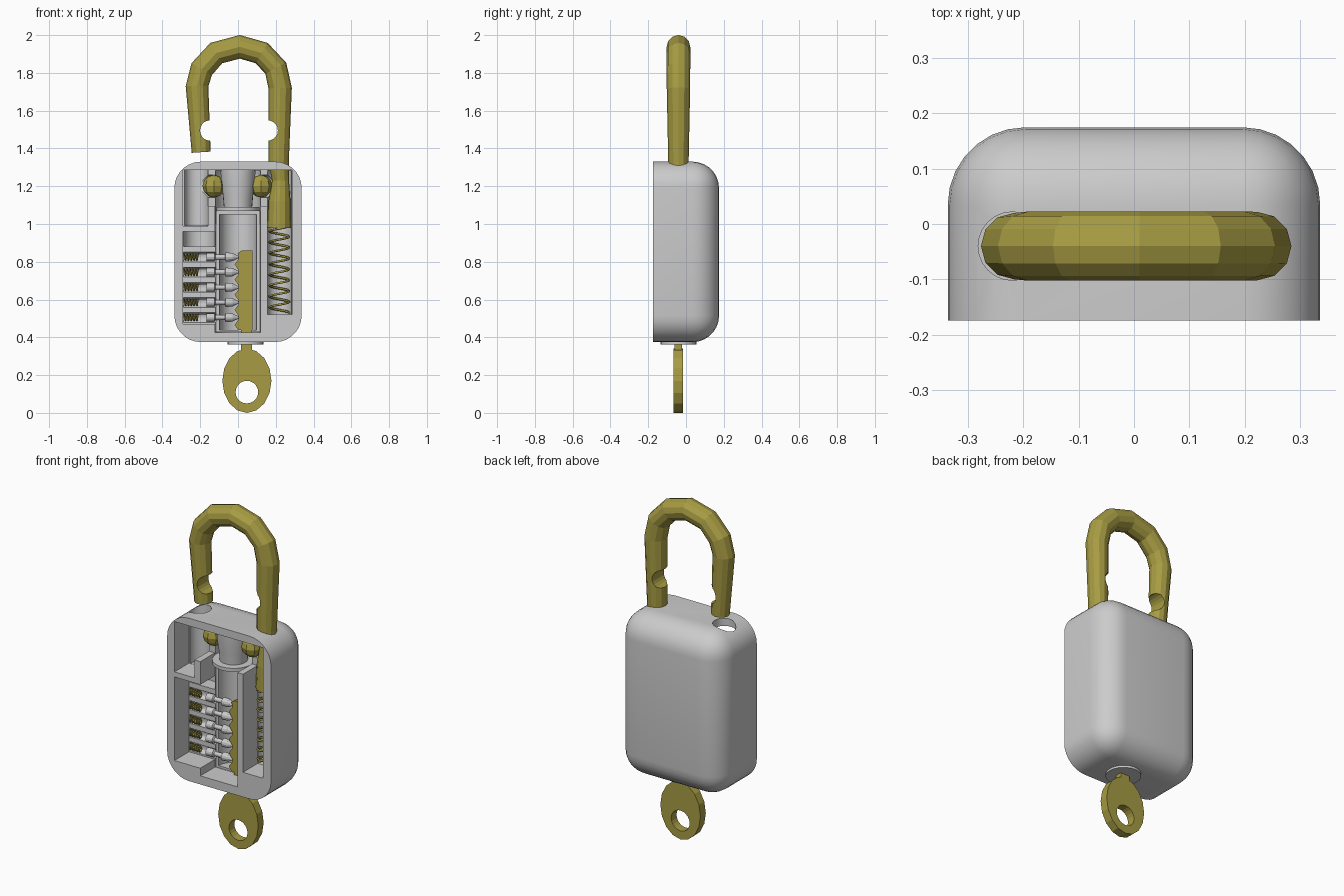
import bpy, bmesh, math
from mathutils import Vector

cube = bpy.data.objects.get("Cube")
if cube:
    bpy.data.objects.remove(cube, do_unlink=True)


def material(name, rgb):
    m = bpy.data.materials.new(name)
    m.use_nodes = True
    m.diffuse_color = (*rgb, 1)
    m.node_tree.nodes["Principled BSDF"].inputs["Base Color"].default_value = (*rgb, 1)
    return m


STEEL = material("grey steel", (0.6, 0.6, 0.6))
BRASS = material("dull brass", (0.385, 0.33, 0.056))
MID = -0.04  # depth of the lock's working plane


def finish(name, bm, mat):
    bmesh.ops.recalc_face_normals(bm, faces=bm.faces)
    me = bpy.data.meshes.new(name)
    bm.to_mesh(me)
    bm.free()
    me.materials.append(mat)
    ob = bpy.data.objects.new(name, me)
    bpy.context.collection.objects.link(ob)
    return ob


def box(name, lo, hi, mat=STEEL):
    bm = bmesh.new()
    bmesh.ops.create_cube(bm, size=1)
    for v in bm.verts:
        v.co = [l + (c + 0.5) * (h - l) for l, h, c in zip(lo, hi, v.co)]
    return finish(name, bm, mat)


def tube(name, pts, radii, n=24, mat=STEEL):
    """Sweep a circle of changing radius along a path, capped at the ends."""
    bm = bmesh.new()
    pts = [Vector(p) for p in pts]
    rings = []
    for i, (p, r) in enumerate(zip(pts, radii)):
        t = (pts[min(i + 1, len(pts) - 1)] - pts[max(i - 1, 0)]).normalized()
        u = Vector((1, 0, 0)) if abs(t.y) > 0.9 else Vector((0, 1, 0))
        v = t.cross(u).normalized()
        angles = [math.tau * k / n for k in range(n)]
        rings.append([bm.verts.new(p + r * (u * math.cos(a) + v * math.sin(a))) for a in angles])
    for a, b in zip(rings, rings[1:]):
        for k in range(n):
            j = (k + 1) % n
            bm.faces.new((a[k], a[j], b[j], b[k]))
    bm.faces.new(rings[0])
    bm.faces.new(rings[-1])
    return finish(name, bm, mat)


def upright(name, x, z0, z1, r, n=24):
    return tube(name, [(x, MID, z0), (x, MID, z1)], [r, r], n)


def prism(name, outline, y0, y1, mat):
    bm = bmesh.new()
    f = bm.faces.new([bm.verts.new((x, y0, z)) for x, z in outline])
    ext = bmesh.ops.extrude_face_region(bm, geom=[f])["geom"]
    for v in ext:
        if isinstance(v, bmesh.types.BMVert):
            v.co.y = y1
    return finish(name, bm, mat)


def cut(ob, cutters):
    bpy.context.view_layer.objects.active = ob
    for c in cutters:
        c.hide_render = True
        m = ob.modifiers.new("cut", 'BOOLEAN')
        m.operation, m.solver, m.object = 'DIFFERENCE', 'EXACT', c
        bpy.ops.object.modifier_apply(modifier=m.name)
        bpy.data.objects.remove(c, do_unlink=True)


def smooth(ob):
    bpy.ops.object.select_all(action='DESELECT')
    ob.select_set(True)
    bpy.context.view_layer.objects.active = ob
    bpy.ops.object.shade_smooth_by_angle(angle=math.radians(30))


def spring(name, start, axis, length, radius, turns, wire):
    cu = bpy.data.curves.new(name, 'CURVE')
    cu.dimensions = '3D'
    cu.bevel_depth, cu.bevel_resolution = wire, 1
    sp = cu.splines.new('POLY')
    steps = turns * 12
    sp.points.add(steps)
    for i, p in enumerate(sp.points):
        a, d = math.tau * i / 12, length * i / steps
        c, s = radius * math.cos(a), radius * math.sin(a)
        off = (c, s, d) if axis == 'Z' else (d, s, c)
        p.co = (*(Vector(start) + Vector(off)), 1)
    cu.materials.append(BRASS)
    ob = bpy.data.objects.new(name, cu)
    bpy.context.collection.objects.link(ob)
    bpy.ops.object.select_all(action='DESELECT')
    ob.select_set(True)
    bpy.context.view_layer.objects.active = ob
    bpy.ops.object.convert(target='MESH')


# Lock body: block rounded at the corners and around the back
body = box("lock_body", (-0.337, -0.175, 0.375), (0.337, 0.175, 1.33))
bm = bmesh.new()
bm.from_mesh(body.data)
edges = [e for e in bm.edges if max(v.co.y for v in e.verts) > 0]
bmesh.ops.bevel(bm, geom=edges, offset=0.14, segments=7, profile=0.5, affect='EDGES')
bm.to_mesh(body.data)
bm.free()

# Pockets opened from the front, each with a rounded back
PIN_ROWS = [0.505 + 0.08 * i for i in range(5)]


def pocket(x0, x1, z0, z1):
    return box("pocket", (x0, -0.3, z0), (x1, MID, z1))


cutters = [
    pocket(-0.29, -0.16, 0.99, 1.285), upright("shackle_hole", -0.22, 0.991, 1.5, 0.062),
    pocket(-0.17, 0.17, 1.095, 1.285), upright("cam_bore", 0, 1.0, 1.284, 0.119),
    tube("ball_channel", [(-0.2, MID, 1.2), (0.2, MID, 1.2)], [0.06, 0.06]),
    pocket(-0.122, 0.119, 0.425, 1.15), upright("plug_bore", 0, 0.426, 1.05, 0.118),
    pocket(0.155, 0.285, 0.52, 1.285), upright("spring_bore", 0.22, 0.521, 1.284, 0.063),
    pocket(-0.29, -0.11, 0.47, 0.96), upright("pin_recess", -0.205, 0.88, 0.959, 0.083),
]
cutters += [tube("chamber", [(-0.288, MID, z), (-0.05, MID, z)], [0.026] * 2, 12) for z in PIN_ROWS]
cut(body, cutters)
smooth(body)

# Half-round plug lining the bore, open to the front
plug = upright("plug_shell", 0, 0.428, 1.07, 0.116)
cut(plug, [upright("plug_inside", 0, 0.44, 1.05, 0.098),
           box("front_half", (-0.3, -0.4, 0.3), (0.3, MID, 1.2))])
smooth(plug)

# Cam with waist beside the balls, and collar under the body
cam = tube("locking_cam", [(0, MID, z) for z in (1.07, 1.09, 1.091, 1.15, 1.22, 1.285)],
           [0.115, 0.115, 0.075, 0.08, 0.09, 0.092])
smooth(cam)
smooth(upright("key_collar", 0.04, 0.363, 0.38, 0.095))

# Locking balls
for side, x in (("right", -0.128), ("left", 0.122)):
    bm = bmesh.new()
    bmesh.ops.create_uvsphere(bm, u_segments=8, v_segments=6, radius=0.06)
    bmesh.ops.translate(bm, vec=(x, MID, 1.2), verts=bm.verts)
    finish("locking_ball_" + side, bm, BRASS)

# Shackle: short leg, faceted arch, long leg ending on the spring
path = [(-0.195, 1.38), (-0.217, 1.73), (-0.192, 1.82), (-0.115, 1.905), (0.01, 1.938),
        (0.125, 1.905), (0.2, 1.825), (0.223, 1.72), (0.215, 1.33), (0.225, 1.23),
        (0.22, 1.12), (0.218, 0.98)]
widths = [0.05, 0.06] + [0.0625] * 5 + [0.062, 0.054, 0.045, 0.058, 0.062]
shackle = tube("shackle", [(x, MID, z) for x, z in path], widths, 12, BRASS)
cut(shackle, [tube("notch", [(x, -0.3, 1.495), (x, 0.3, 1.495)], [0.054] * 2, 20)
              for x in (-0.147, 0.157)])

# Springs and pin stacks
spring("shackle_spring", (0.219, MID, 0.53), 'Z', 0.46, 0.052, 8, 0.006)
for i, z in enumerate(PIN_ROWS):
    spring("pin_spring_%d" % i, (-0.285, MID, z), 'X', 0.075, 0.016, 5, 0.004)
    xs = (-0.168, -0.125, -0.12, -0.07, -0.065, -0.03, 0.005)
    tube("pin_%d" % i, [(x, MID, z) for x in xs],
         [0.022, 0.022, 0.013, 0.013, 0.024, 0.022, 0.005], 12)

# Key: oval bow with a hole, neck, and a blade with cut teeth
KX = 0.047
oval = [(KX + 0.13 * math.cos(math.tau * k / 16), 0.175 + 0.17 * math.sin(math.tau * k / 16))
        for k in range(16)]
bow = prism("key_bow", [(x, max(z, 0.0)) for x, z in oval], MID - 0.025, MID + 0.025, BRASS)
for v in bow.data.vertices:
    v.co.z = max(v.co.z - 0.005, 0.0)
cut(bow, [tube("key_hole", [(KX, -0.3, 0.11), (KX, 0.3, 0.11)], [0.06, 0.06], 20)])
box("key_neck", (0.015, MID - 0.02, 0.32), (0.075, MID + 0.02, 0.46), BRASS)
teeth = [(0.02, 0.86), (-0.002, 0.845)]
for z in reversed(PIN_ROWS):
    teeth += [(0.002, z + 0.012), (0.002, z - 0.012), (-0.018, z - 0.04)]
prism("key_blade", [(0.078, 0.44), (0.078, 0.86)] + teeth + [(0.0, 0.44)],
      MID - 0.02, MID + 0.02, BRASS)
